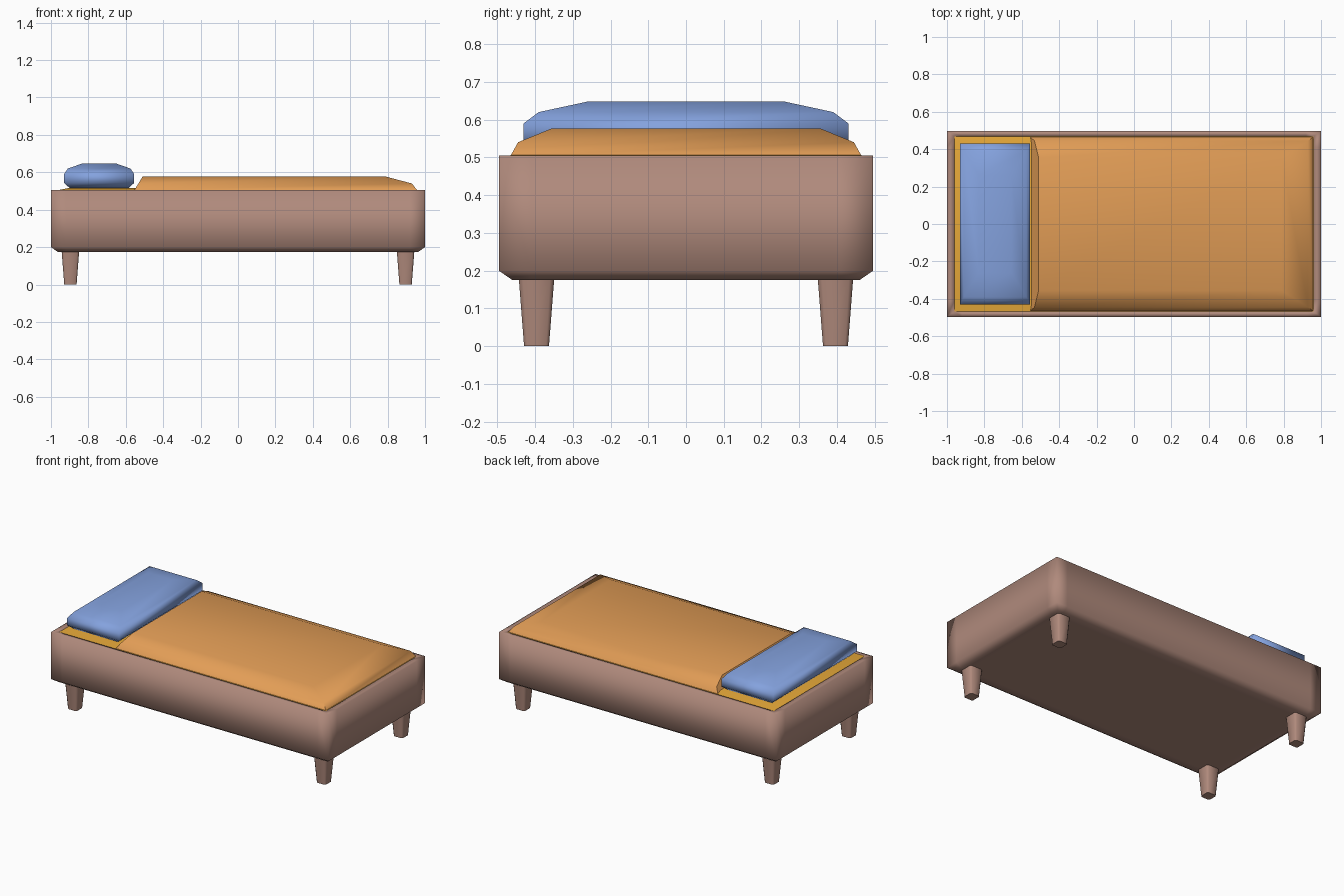
import bpy, bmesh, math

if "Cube" in bpy.data.objects:
    bpy.data.objects.remove(bpy.data.objects["Cube"])


def material(name, rgb):
    m = bpy.data.materials.new(name)
    m.diffuse_color = (*rgb, 1)
    m.use_nodes = True
    m.node_tree.nodes["Principled BSDF"].inputs["Base Color"].default_value = m.diffuse_color
    return m


WOOD = material("brown wood", (0.434, 0.254, 0.202))
SHEET = material("yellow sheet", (0.79, 0.392, 0.04))
BLANKET = material("orange blanket", (0.76, 0.337, 0.093))
PILLOW = material("blue pillow", (0.231, 0.361, 0.73))


def loft(name, rings, mat, angle=180, cuts=None):
    """Stack closed rings of points, cap both ends and shade smooth.
    cuts = (x, y): extra edge loops at +-x and +-y."""
    bm = bmesh.new()
    loops = [[bm.verts.new(p) for p in r] for r in rings]
    n = len(loops[0])
    for a, b in zip(loops, loops[1:]):
        for i in range(n):
            j = (i + 1) % n
            bm.faces.new((a[i], a[j], b[j], b[i]))
    bm.faces.new(loops[0][::-1])
    bm.faces.new(loops[-1])
    for axis, d in enumerate(cuts or ()):
        for s in (-1, 1):
            no = (1, 0, 0) if axis == 0 else (0, 1, 0)
            bmesh.ops.bisect_plane(bm, geom=bm.verts[:] + bm.edges[:] + bm.faces[:],
                                   plane_co=[s * d * c for c in no], plane_no=no)
    bmesh.ops.recalc_face_normals(bm, faces=bm.faces)
    me = bpy.data.meshes.new(name)
    bm.to_mesh(me)
    bm.free()
    me.materials.append(mat)
    ob = bpy.data.objects.new(name, me)
    bpy.context.collection.objects.link(ob)
    me.shade_smooth()
    if angle < 180:
        me.set_sharp_from_angle(angle=math.radians(angle))
    return ob


def rect(x0, x1, y, z):
    return [(x0, -y, z), (x1, -y, z), (x1, y, z), (x0, y, z)]


def chamfered(cx, cy, h, c, z):
    """Square ring with cut corners."""
    k = h - c
    pts = [(h, -k), (h, k), (k, h), (-k, h), (-h, k), (-h, -k), (-k, -h), (k, -h)]
    return [(cx + x, cy + y, z) for x, y in pts]


# Bed base with chamfered underside and a shallow recess inside the rim
loft("bed_frame", [
    rect(-0.96, 0.96, 0.468, 0.47),
    rect(-0.96, 0.96, 0.468, 0.505),
    rect(-1, 1, 0.496, 0.505),
    rect(-1, 1, 0.496, 0.20),
    rect(-0.965, 0.965, 0.46, 0.175)], WOOD, cuts=(0.92, 0.41))

# Tapered legs
for sx, side in ((-1, "left"), (1, "right")):
    for sy, end in ((-1, "front"), (1, "back")):
        cx, cy = sx * 0.896, sy * 0.396
        loft(f"{end}_{side}_leg", [
            chamfered(cx, cy, 0.033, 0.008, 0),
            chamfered(cx, cy, 0.047, 0.011, 0.18)], WOOD, angle=60)

# Sheet-covered mattress
loft("mattress", [
    rect(-0.96, 0.96, 0.468, 0.475),
    rect(-0.96, 0.96, 0.468, 0.505),
    rect(-0.91, 0.91, 0.43, 0.515)], SHEET, angle=50)

# Blanket
loft("blanket", [
    rect(-0.555, 0.958, 0.465, 0.504),
    rect(-0.532, 0.93, 0.445, 0.54),
    rect(-0.51, 0.79, 0.355, 0.577)], BLANKET, angle=50)

# Pillow
loft("pillow", [
    rect(-0.90, -0.585, 0.40, 0.516),
    rect(-0.93, -0.555, 0.43, 0.543),
    rect(-0.93, -0.555, 0.43, 0.59),
    rect(-0.91, -0.575, 0.39, 0.62),
    rect(-0.83, -0.655, 0.26, 0.648)], PILLOW)
